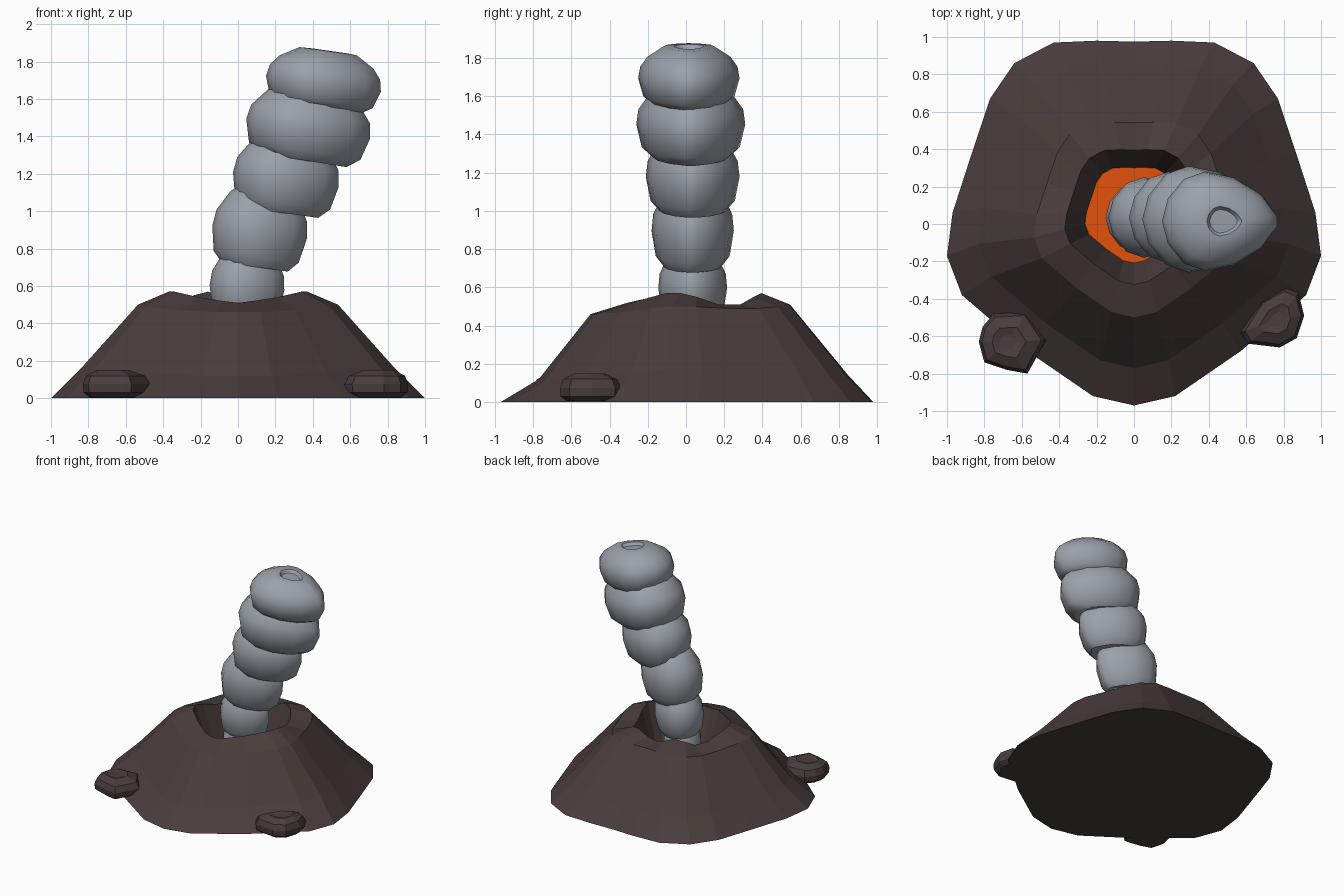
import bpy, bmesh, math
from mathutils import Vector, Matrix

if "Cube" in bpy.data.objects:
    bpy.data.objects.remove(bpy.data.objects["Cube"])


def material(name, col):
    m = bpy.data.materials.new(name)
    m.diffuse_color = (*col, 1)
    m.use_nodes = True
    m.node_tree.nodes["Principled BSDF"].inputs["Base Color"].default_value = m.diffuse_color
    return m


ROCK = material("dark rock", (0.066, 0.047, 0.045))
LAVA = material("orange lava", (0.75, 0.085, 0.004))
SMOKE = material("grey smoke", (0.33, 0.36, 0.40))


def loft(name, rings, mat, smooth=None):
    """Skin a list of equal-length rings (bottom to top) and cap both ends."""
    bm = bmesh.new()
    vs = [[bm.verts.new(p) for p in r] for r in rings]
    n = len(vs[0])
    for a, b in zip(vs, vs[1:]):
        for i in range(n):
            j = (i + 1) % n
            bm.faces.new((a[i], a[j], b[j], b[i]))
    bm.faces.new(vs[0][::-1])
    bm.faces.new(vs[-1])
    bmesh.ops.recalc_face_normals(bm, faces=bm.faces)
    me = bpy.data.meshes.new(name)
    bm.to_mesh(me)
    bm.free()
    me.materials.append(mat)
    ob = bpy.data.objects.new(name, me)
    bpy.context.collection.objects.link(ob)
    if smooth:
        bpy.context.view_layer.objects.active = ob
        ob.select_set(True)
        bpy.ops.object.shade_smooth_by_angle(angle=math.radians(smooth))
        ob.select_set(False)
    return ob


# Mound: rounded pentagon outline, right half from front to back, mirrored
half = [(0, -.97), (.22, -.92), (.57, -.68), (.92, -.38), (1, -.17), (.97, .06),
        (.87, .37), (.77, .67), (.64, .86), (.43, .97), (.2, .98), (0, .975)]
rim_z = [.51, .52, .54, .57, .57, .55, .51, .51, .55, .57, .53, .51]
shoulder_z = [.46, .46, .47, .49, .5, .5, .49, .49, .5, .51, .51, .51]
mid_z = [.12, .12, .14, .16, .17, .17, .16, .15, .14, .14, .14, .14]


def mound_ring(scale, dy, zs):
    right = [(x * scale, y * scale + dy, z) for (x, y), z in zip(half, zs)]
    left = [(-x, y, z) for x, y, z in right[-2:0:-1]]
    return right + left


flat = [0] * 12
floor = [.2] * 12
mound = loft("volcano_mound", [
    mound_ring(1, 0, flat),
    mound_ring(.83, .035, mid_z),
    mound_ring(.535, .02, shoulder_z),
    mound_ring(.37, .035, rim_z),
    mound_ring(.262, .045, floor)], ROCK)

# Lava pool: the crater floor
mound.data.materials.append(LAVA)
for f in mound.data.polygons:
    if abs(f.center.z - .2) < .01 and f.normal.z > .9:
        f.material_index = 1

# Smoke: stacked puffs with a rounded pentagon section pointing to +x
section = [(1, .12), (1, -.12), (.72, -.55), (.25, -.88), (-.25, -1), (-.62, -.85),
           (-.9, -.45), (-1, 0), (-.9, .45), (-.62, .85), (-.25, 1), (.25, .88), (.72, .55)]
profile = [(.7, -1), (.9, -.75), (1, -.15), (.96, .25), (.72, .75), (.45, 1)]
puffs = [  # centre x, y, z, half width x, y, half height, tilt
    (.02, .03, .36, .15, .15, .2, 0),
    (.05, .035, .62, .2, .18, .19, 4),
    (.12, .035, .92, .255, .215, .22, 8),
    (.26, .035, 1.2, .285, .245, .21, 8),
    (.38, .025, 1.47, .335, .285, .2, 9),
]


def puff(i, spec, prof):
    cx, cy, cz, hx, hy, hz, tilt = spec
    rot = Matrix.Rotation(math.radians(tilt), 3, 'Y')
    rings = [[Vector((cx, cy, cz)) + rot @ Vector((x * hx * r, y * hy * r, h * hz))
              for x, y in section] for r, h in prof]
    loft(f"smoke_puff_{i}", rings, SMOKE, 40)


for i, p in enumerate(puffs, 1):
    puff(i, p, profile)

# Top puff ends in a small dimple
puff(6, (.46, .015, 1.705, .31, .265, .155, 8),
     profile[:4] + [(.82, .6), (.5, .98), (.3, 1), (.24, .85)])

# Boulders at the foot of the mound
boulders = {
    "left_boulder": [(-.75, -.48), (-.57, -.47), (-.47, -.62), (-.57, -.8),
                     (-.68, -.78), (-.8, -.74), (-.83, -.63), (-.81, -.55)],
    "right_boulder": [(.81, -.34), (.88, -.37), (.91, -.49), (.87, -.61),
                      (.78, -.66), (.61, -.64), (.57, -.58), (.68, -.41)],
}
for name, pts in boulders.items():
    cx = sum(p[0] for p in pts) / 8
    cy = sum(p[1] for p in pts) / 8
    loft(name, [[(cx + (x - cx) * s, cy + (y - cy) * s, z) for x, y in pts]
                for s, z in [(.75, .005), (.97, .03), (1, .075), (.88, .12), (.5, .15), (.25, .14)]],
         ROCK)
